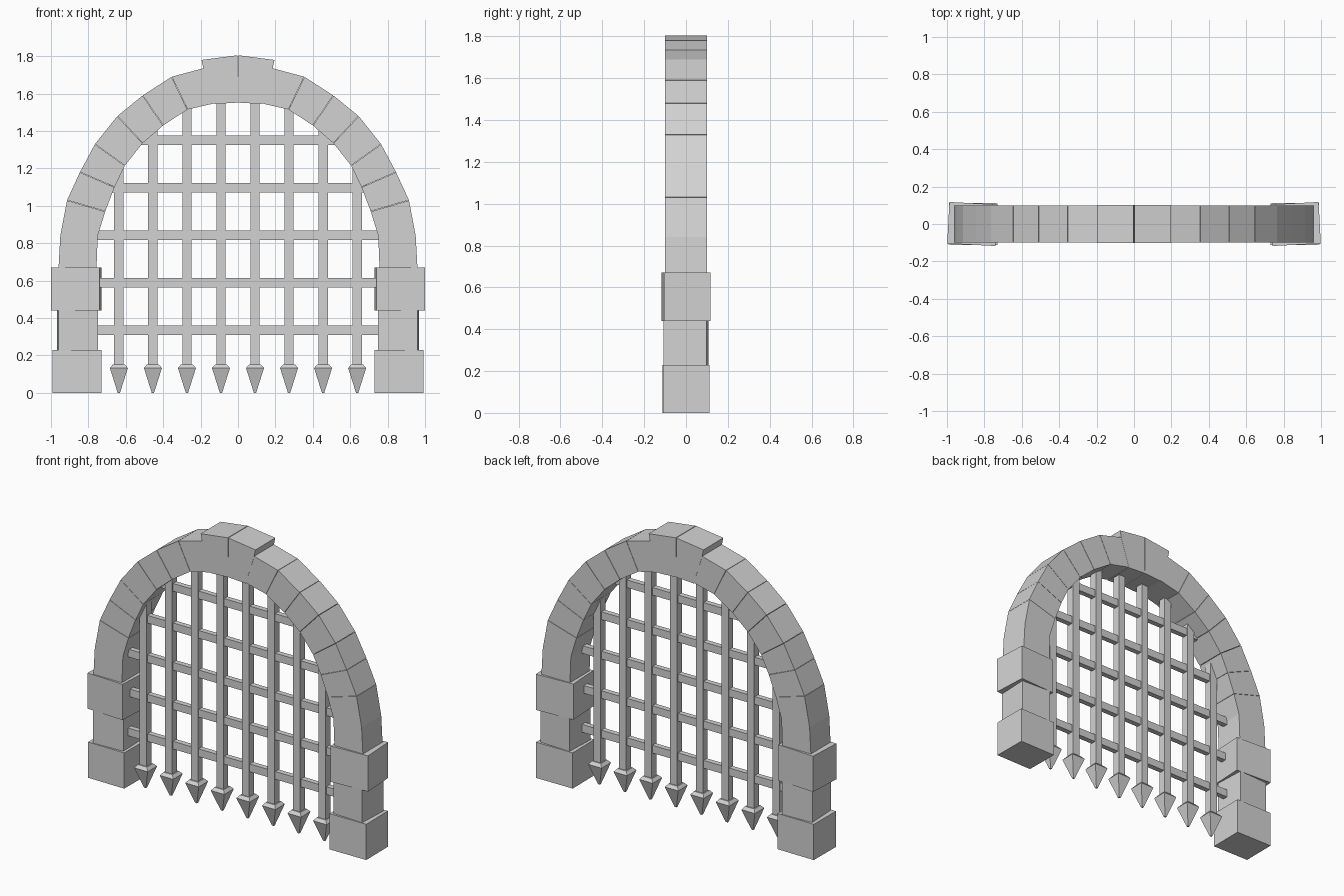
import bpy, bmesh, math
from mathutils import Matrix, Vector

if "Cube" in bpy.data.objects:
    bpy.data.objects.remove(bpy.data.objects["Cube"], do_unlink=True)

grey = bpy.data.materials.new("stone_grey")
grey.use_nodes = True
grey.diffuse_color = (0.65, 0.65, 0.65, 1)
grey.node_tree.nodes["Principled BSDF"].inputs["Base Color"].default_value = (0.65, 0.65, 0.65, 1)

GATE_Y = -0.03  # the gate hangs a little forward of the arch centre


def finish(name, bm, mirror=False):
    bmesh.ops.recalc_face_normals(bm, faces=bm.faces[:])
    mesh = bpy.data.meshes.new(name)
    bm.to_mesh(mesh)
    bm.free()
    mesh.materials.append(grey)
    ob = bpy.data.objects.new(name, mesh)
    bpy.context.scene.collection.objects.link(ob)
    if mirror:
        mod = ob.modifiers.new("mirror", "MIRROR")
        mod.use_mirror_merge = False


def box(bm, lo, hi, turn=0.0):
    lo, hi = Vector(lo), Vector(hi)
    mat = (Matrix.Translation((lo + hi) / 2) @ Matrix.Rotation(math.radians(turn), 4, "Z")
           @ Matrix.Diagonal((*(hi - lo), 1)))
    bmesh.ops.create_cube(bm, size=1, matrix=mat)


def prism(name, points, depth):
    bm = bmesh.new()
    face = bm.faces.new([bm.verts.new((x, -depth, z)) for x, z in points])
    out = bmesh.ops.extrude_face_region(bm, geom=[face])
    verts = [g for g in out["geom"] if isinstance(g, bmesh.types.BMVert)]
    bmesh.ops.translate(bm, vec=(0, 2 * depth, 0), verts=verts)
    finish(name, bm, True)


# Pillar blocks, slightly turned like hand-set stones
for name, x0, x1, z0, z1, d, turn in (
        ("pillar_foot", 0.73, 0.99, 0.0, 0.23, 0.112, 0.5),
        ("pillar_middle", 0.752, 0.963, 0.23, 0.44, 0.102, -2.5),
        ("pillar_cap", 0.735, 0.993, 0.44, 0.67, 0.111, 3)):
    bm = bmesh.new()
    box(bm, (x0, -d, z0), (x1, d, z1), turn)
    finish(name, bm, True)

# Arch stations: outer and inner edge from the pillar up to the keystone
outer = [Vector(p) for p in ((0.96, 0.66), (0.95, 0.84), (0.914, 1.03), (0.845, 1.18), (0.765, 1.33),
                             (0.645, 1.48), (0.51, 1.59), (0.355, 1.69), (0.15, 1.745))]
inner = [Vector(p) for p in ((0.757, 0.66), (0.75, 0.84), (0.71, 0.97), (0.66, 1.1), (0.605, 1.215),
                             (0.51, 1.335), (0.40, 1.43), (0.27, 1.515), (0.11, 1.552))]


def trim(a, b):
    return a + (b - a).normalized() * 0.001


# Arch stones with hairline joints
spans = ((0, 2), (2, 3), (3, 4), (4, 5), (5, 6), (6, 7), (7, 8))
for n, (i, j) in enumerate(spans):
    o, q = outer[i:j + 1], inner[i:j + 1]
    for edge in (o, q):
        edge[0], edge[-1] = trim(edge[0], edge[1]), trim(edge[-1], edge[-2])
    prism(f"arch_stone_{n + 1}", o + q[::-1], 0.1)

# Keystone in two halves, with a hairline seam at the crown
prism("keystone", [(0.002, 1.805), (0.195, 1.78), (0.183, 1.725), (0.125, 1.545), (0.0005, 1.552)], 0.101)


def inner_x(z):
    for a, b in zip(inner, inner[1:]):
        if a.y <= z <= b.y:
            return a.x + (b.x - a.x) * (z - a.y) / (b.y - a.y)
    return inner[0].x


def inner_z(x):
    for a, b in zip(inner, inner[1:]):
        if b.x <= x <= a.x:
            return a.y + (b.y - a.y) * (x - a.x) / (b.x - a.x)
    return inner[-1].y


# Upright gate bars and their spear heads
bars, heads = bmesh.new(), bmesh.new()
for k in range(8):
    x = (k - 3.5) * 0.182
    top = inner_z(abs(x) - 0.025) + 0.02
    box(bars, (x - 0.025, GATE_Y - 0.025, 0.14), (x + 0.025, GATE_Y + 0.025, top))
    rings = [[heads.verts.new((x + sx * r, GATE_Y + sy * r, z))
              for sx, sy in ((-1, -1), (1, -1), (1, 1), (-1, 1))]
             for r, z in ((0.006, 0.0), (0.048, 0.133), (0.032, 0.152))]
    heads.faces.new(rings[0])
    heads.faces.new(rings[-1])
    for a, b in zip(rings, rings[1:]):
        for s in range(4):
            t = (s + 1) % 4
            heads.faces.new((a[s], a[t], b[t], b[s]))
finish("upright_bars", bars)
finish("spear_heads", heads)

# Cross bars running into the arch
cross = bmesh.new()
for k in range(5):
    z = 0.335 + k * 0.254
    w = inner_x(z - 0.025) + 0.02
    box(cross, (-w, GATE_Y - 0.017, z - 0.025), (w, GATE_Y + 0.017, z + 0.025))
finish("cross_bars", cross)
